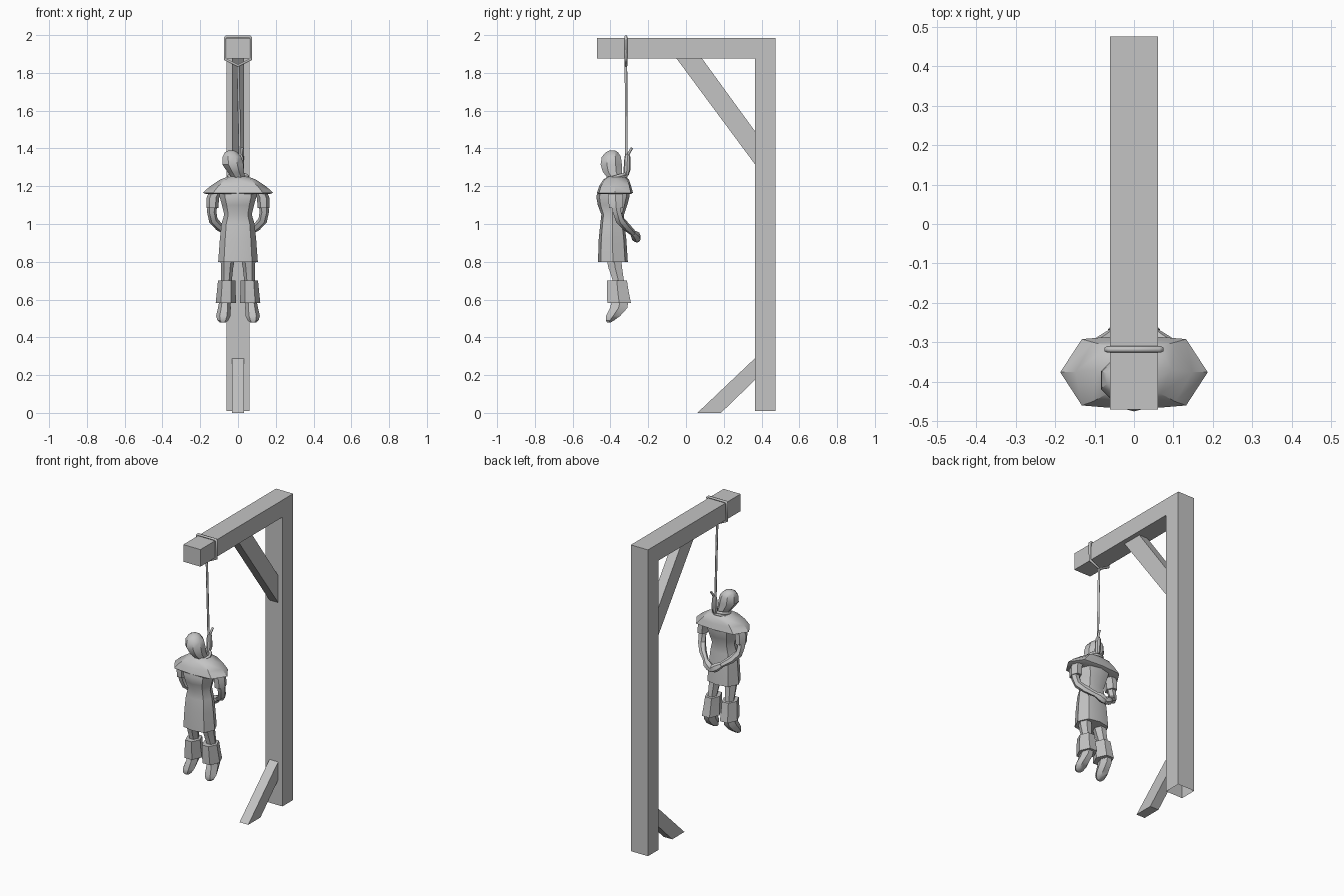
import bpy, bmesh
from math import sin, cos, pi, copysign
from mathutils import Vector

cube = bpy.data.objects.get("Cube")
if cube:
    bpy.data.objects.remove(cube)

grey = bpy.data.materials.new("plain grey")
grey.use_nodes = True
colour = (0.55, 0.55, 0.55, 1)
grey.diffuse_color = colour
grey.node_tree.nodes["Principled BSDF"].inputs["Base Color"].default_value = colour


def finish(name, bm, smooth=None):
    """Turn a bmesh into a named, coloured object."""
    bmesh.ops.recalc_face_normals(bm, faces=bm.faces)
    mesh = bpy.data.meshes.new(name)
    bm.to_mesh(mesh)
    bm.free()
    mesh.materials.append(grey)
    ob = bpy.data.objects.new(name, mesh)
    bpy.context.collection.objects.link(ob)
    if smooth:
        bpy.ops.object.select_all(action="DESELECT")
        ob.select_set(True)
        bpy.context.view_layer.objects.active = ob
        bpy.ops.object.shade_smooth_by_angle(angle=smooth)
    return ob


def plank(name, profile, half):
    """Side profile (y, z) extruded across x."""
    bm = bmesh.new()
    face = bm.faces.new([bm.verts.new((-half, y, z)) for y, z in profile])
    new = bmesh.ops.extrude_face_region(bm, geom=[face])["geom"]
    bmesh.ops.translate(bm, vec=(2 * half, 0, 0),
                        verts=[v for v in new if isinstance(v, bmesh.types.BMVert)])
    return finish(name, bm)


def bridge(name, rings, smooth):
    """Skin a list of point rings and cap both ends."""
    bm = bmesh.new()
    loops = [[bm.verts.new(p) for p in ring] for ring in rings]
    n = len(loops[0])
    for a, b in zip(loops, loops[1:]):
        for i in range(n):
            j = (i + 1) % n
            bm.faces.new((a[i], a[j], b[j], b[i]))
    bm.faces.new(loops[0])
    bm.faces.new(loops[-1])
    return finish(name, bm, smooth)


def stack(name, levels, n=8, square=1.0, side=1, turn=0.0, smooth=0.6):
    """Horizontal rings given as x, y, z, half width, half depth."""
    rings = []
    for x, y, z, rx, ry in levels:
        ring = []
        for i in range(n):
            a = 2 * pi * i / n + turn
            s = sin(a)
            ring.append((side * (x + rx * cos(a)), y + ry * copysign(abs(s) ** square, s), z))
        rings.append(ring)
    return bridge(name, rings, smooth)


def limb(name, path, n=6, side=1, smooth=0.6):
    """Rings across a path given as x, y, z, radius."""
    pts = [Vector(p[:3]) for p in path]
    rings = []
    for k, p in enumerate(pts):
        t = (pts[min(k + 1, len(pts) - 1)] - pts[max(k - 1, 0)]).normalized()
        u = t.cross(Vector((0, 1, 0))).normalized()
        v = t.cross(u)
        ring = [p + path[k][3] * (u * cos(2 * pi * i / n) + v * sin(2 * pi * i / n))
                for i in range(n)]
        rings.append([(side * q.x, q.y, q.z) for q in ring])
    return bridge(name, rings, smooth)


def rope(name, points, radius, cyclic=False):
    curve = bpy.data.curves.new(name, "CURVE")
    curve.dimensions = "3D"
    curve.bevel_depth = radius
    curve.bevel_resolution = 1
    curve.use_fill_caps = True
    spline = curve.splines.new("POLY")
    spline.points.add(len(points) - 1)
    for sp, p in zip(spline.points, points):
        sp.co = (*p, 1)
    spline.use_cyclic_u = cyclic
    curve.materials.append(grey)
    bpy.context.collection.objects.link(bpy.data.objects.new(name, curve))


# Timber frame: post and beam in one, open at the foot, with two braces
frame = plank("post_and_beam", [(0.365, 0.01), (0.475, 0.01), (0.475, 1.985),
                                (-0.47, 1.985), (-0.47, 1.875), (0.365, 1.875)], 0.061)
bm = bmesh.new()
bm.from_mesh(frame.data)
bmesh.ops.delete(bm, geom=[f for f in bm.faces if f.normal.z < -0.9
                           and f.calc_center_median().z < 0.1], context="FACES_ONLY")
bm.to_mesh(frame.data)
bm.free()
plank("upper_brace", [(-0.05, 1.876), (0.085, 1.876), (0.366, 1.49), (0.366, 1.315)], 0.031)
plank("lower_brace", [(0.06, 0), (0.185, 0), (0.366, 0.175), (0.366, 0.29)], 0.031)

# Rope round the beam, hanging line, knot and collar
RY = -0.318
rope("beam_loop", [(-0.062, RY, 1.992), (0.062, RY, 1.992), (0.069, RY, 1.985), (0.069, RY, 1.872),
                   (0, RY, 1.838), (-0.069, RY, 1.872), (-0.069, RY, 1.985)], 0.008, True)
rope("hanging_rope", [(0, RY, 1.84), (0.012, -0.315, 1.3)], 0.007)
limb("knot", [(0.012, -0.318, 1.26, 0.014), (0.014, -0.313, 1.285, 0.018),
              (0.014, -0.31, 1.355, 0.016), (0.013, -0.312, 1.37, 0.009)], 8)
rope("rope_tail", [(0.014, -0.312, 1.35), (0.018, -0.3, 1.38), (0.022, -0.286, 1.402)], 0.007)
for k, low in enumerate((1.238, 1.252)):
    rope(f"collar_{k + 1}", [(0.05 * cos(a), -0.365 + 0.05 * sin(a), low + 0.014 * sin(a))
                             for a in (2 * pi * i / 10 for i in range(10))], 0.009, True)

# Hooded head leaning to one side
stack("hooded_head", [(0, -0.37, 1.21, 0.04, 0.04), (0, -0.378, 1.25, 0.04, 0.045),
                      (-0.012, -0.39, 1.275, 0.047, 0.054), (-0.027, -0.396, 1.315, 0.061, 0.061),
                      (-0.032, -0.395, 1.355, 0.054, 0.055), (-0.036, -0.392, 1.379, 0.036, 0.036),
                      (-0.036, -0.39, 1.39, 0.014, 0.015)], 8, turn=pi / 8)

# Shoulder cape with pointed sides
stack("shoulder_cape", [(0, -0.368, 1.252, 0.05, 0.045), (0, -0.37, 1.235, 0.095, 0.068),
                        (0, -0.375, 1.2, 0.148, 0.085), (0, -0.376, 1.165, 0.187, 0.095),
                        (0, -0.378, 1.158, 0.165, 0.085)], 8, 0.35)

# Tunic: chest, narrow waist and flared skirt
stack("tunic", [(0, -0.378, 1.2, 0.1, 0.08), (0, -0.387, 1.145, 0.098, 0.088),
                (0, -0.389, 1.1, 0.085, 0.078), (0, -0.388, 1.05, 0.073, 0.06),
                (0, -0.39, 1.0, 0.088, 0.064), (0, -0.389, 0.92, 0.096, 0.073),
                (0, -0.387, 0.8, 0.105, 0.079)], 8, 0.6)

# Arms bent behind the back, and legs in cuffed boots
for side, label in ((1, "left"), (-1, "right")):
    stack(f"{label}_sleeve", [(0.11, -0.372, 1.19, 0.035, 0.042), (0.133, -0.373, 1.14, 0.033, 0.045),
                              (0.135, -0.37, 1.085, 0.031, 0.043)], 6, side=side)
    limb(f"{label}_arm", [(0.134, -0.375, 1.12, 0.026), (0.139, -0.366, 1.065, 0.025),
                          (0.131, -0.35, 1.02, 0.024), (0.1, -0.316, 0.985, 0.022),
                          (0.05, -0.278, 0.95, 0.016)], side=side)
    limb(f"{label}_hand", [(0.056, -0.28, 0.953, 0.017), (0.035, -0.268, 0.94, 0.025),
                           (0.012, -0.262, 0.925, 0.025), (-0.012, -0.26, 0.912, 0.013)], side=side)
    stack(f"{label}_leg", [(0.052, -0.385, 0.84, 0.04, 0.046), (0.058, -0.375, 0.77, 0.033, 0.042),
                           (0.061, -0.358, 0.7, 0.028, 0.034), (0.065, -0.35, 0.58, 0.028, 0.038)],
          6, side=side)
    stack(f"{label}_boot_cuff", [(0.06, -0.366, 0.7, 0.046, 0.06), (0.062, -0.362, 0.65, 0.049, 0.064),
                                 (0.064, -0.354, 0.582, 0.054, 0.07)],
          6, 0.8, side, smooth=0.4)
    stack(f"{label}_foot", [(0.069, -0.348, 0.595, 0.029, 0.05), (0.072, -0.357, 0.555, 0.034, 0.053),
                            (0.078, -0.386, 0.513, 0.038, 0.043), (0.08, -0.402, 0.49, 0.029, 0.025),
                            (0.08, -0.408, 0.479, 0.016, 0.012)], 6, side=side)
